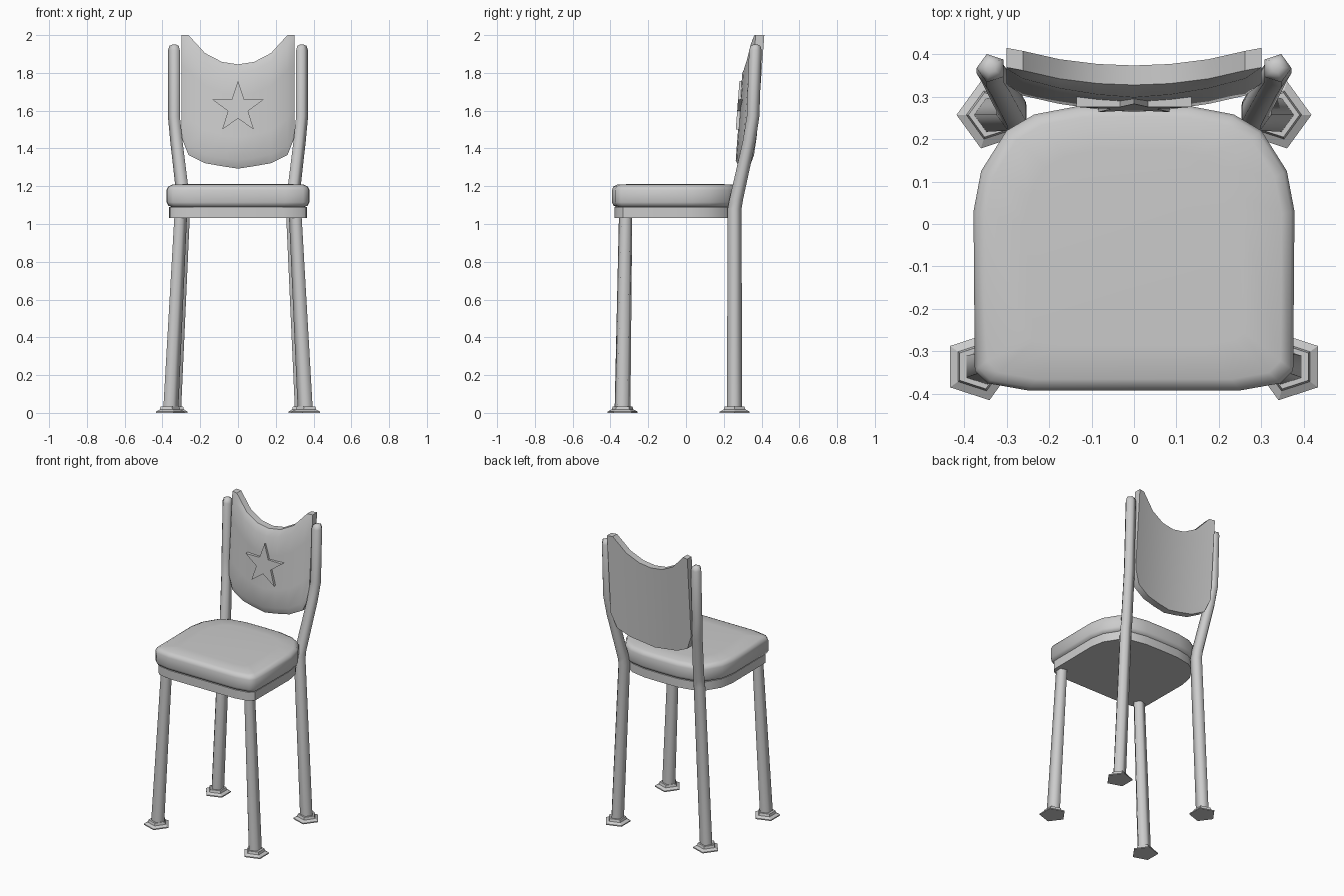
import bpy, bmesh, math
from mathutils import Vector

old = bpy.data.objects.get("Cube")
if old:
    bpy.data.objects.remove(old, do_unlink=True)

grey = bpy.data.materials.new("plain_grey")
grey.use_nodes = True
grey.diffuse_color = (0.6, 0.6, 0.6, 1)
grey.node_tree.nodes["Principled BSDF"].inputs["Base Color"].default_value = (0.6, 0.6, 0.6, 1)


def finish(name, bm, angle=40):
    bmesh.ops.recalc_face_normals(bm, faces=bm.faces)
    mesh = bpy.data.meshes.new(name)
    bm.to_mesh(mesh)
    bm.free()
    obj = bpy.data.objects.new(name, mesh)
    bpy.context.collection.objects.link(obj)
    mesh.materials.append(grey)
    bpy.ops.object.select_all(action="DESELECT")
    obj.select_set(True)
    bpy.context.view_layer.objects.active = obj
    bpy.ops.object.shade_smooth_by_angle(angle=math.radians(angle))
    return obj


def loft(name, rings, angle=40):
    """Skin a stack of equal-length point rings and cap both ends."""
    bm = bmesh.new()
    loops = [[bm.verts.new(p) for p in ring] for ring in rings]
    n = len(loops[0])
    for a, b in zip(loops, loops[1:]):
        for i in range(n):
            j = (i + 1) % n
            bm.faces.new((a[i], a[j], b[j], b[i]))
    bm.faces.new(loops[0])
    bm.faces.new(loops[-1])
    return finish(name, bm, angle)


def five_sided(x, y, z, r, start):
    angles = [start + math.tau * k / 5 for k in range(5)]
    return [(x + r * math.cos(a), y + r * math.sin(a), z) for a in angles]


def tube(name, stations, side, tip_out):
    """Five-sided tube through (x, y, z, radius) stations, on one side."""
    start = 0 if (side > 0) == tip_out else math.pi
    return loft(name, [five_sided(side * x, y, z, r, start) for x, y, z, r in stations], 75)


# Seat outline, mirrored across the middle
half = [(0, -0.392), (0.25, -0.392), (0.345, -0.375), (0.375, -0.345), (0.378, 0.03),
        (0.36, 0.125), (0.30, 0.22), (0.235, 0.258), (0.13, 0.278), (0, 0.28)]
outline = half + [(-x, y) for x, y in half[-2:0:-1]]


def seat_ring(inset, z):
    k = 1 - inset / 0.38
    return [(x * k, (y + 0.056) * k - 0.056, z) for x, y in outline]


loft("seat_board", [seat_ring(0.014, 1.032), seat_ring(0.014, 1.09)])
loft("seat_cushion", [seat_ring(i, z) for i, z in
     ((0.03, 1.088), (0.008, 1.098), (0, 1.115), (0, 1.18), (0.008, 1.198), (0.03, 1.208), (0.12, 1.212))], 60)

# Legs, back posts and feet
front_leg = [(0.36, -0.336, 0.02, 0.044), (0.307, -0.32, 1.04, 0.037)]
back_leg = [(0.335, 0.257, 0.02, 0.042), (0.285, 0.257, 1.08, 0.039), (0.286, 0.266, 1.13, 0.038),
            (0.323, 0.335, 1.44, 0.036), (0.336, 0.355, 1.57, 0.035), (0.336, 0.367, 1.92, 0.035),
            (0.336, 0.368, 1.943, 0.027), (0.336, 0.368, 1.95, 0.012)]
for side, word in ((1, "left"), (-1, "right")):
    for part, path, tip_out in (("front", front_leg, False), ("back", back_leg, True)):
        # front legs turn a flat side outward, back legs a corner
        tube(f"{part}_leg_{word}", path, side, tip_out)
        x, y = path[0][:2]
        if part == "front":
            x += 0.006
        foot = [(x, y, z, r) for z, r in ((0, 0.083), (0.007, 0.083), (0.018, 0.06), (0.034, 0.055))]
        obj = tube(f"{part}_foot_{word}", foot, side, tip_out)
        obj.data.shade_flat()


# Curved backrest with a padded front
def rear_y(x, z):
    return 0.385 + 0.33 * x * x + 0.075 * (z - 2)


columns = [(0, 1.293, 1.845), (0.085, 1.306, 1.858), (0.175, 1.322, 1.905),
           (0.262, 1.365, 2.0), (0.30, 1.46, 2.0)]
columns = [(-x, lo, hi) for x, lo, hi in columns[:0:-1]] + columns
heights = (0, 0.08, 0.3, 0.5, 0.7, 0.92, 1)
bm = bmesh.new()
front, back = [], []
for c, (x, lo, hi) in enumerate(columns):
    front.append([])
    back.append([])
    for h in heights:
        z = lo + (hi - lo) * h
        rim = c in (0, len(columns) - 1) or h in (0, 1)
        pad = 0.046 if rim else 0.06 + 0.012 * (1 - abs(x) / 0.3)
        back[c].append(bm.verts.new((x, rear_y(x, z), z)))
        front[c].append(bm.verts.new((x, rear_y(x, z) - pad, z)))
for c in range(len(columns) - 1):
    for r in range(len(heights) - 1):
        for g in (front, back):
            bm.faces.new((g[c][r], g[c + 1][r], g[c + 1][r + 1], g[c][r + 1]))
    for r in (0, -1):
        bm.faces.new((front[c][r], front[c + 1][r], back[c + 1][r], back[c][r]))
for c in (0, -1):
    for r in range(len(heights) - 1):
        bm.faces.new((front[c][r], front[c][r + 1], back[c][r + 1], back[c][r]))
finish("backrest", bm, 45)

# Raised star on the backrest
def star_ring(lift):
    points = []
    for k in range(10):
        r = 0.056 if k % 2 else 0.143
        a = math.pi / 2 + math.tau * k / 10
        z = 1.615 + r * math.sin(a)
        points.append(Vector((r * math.cos(a), rear_y(0, z) - lift, z)))
    return points


loft("backrest_star", [star_ring(0.05), star_ring(0.084)], 20)
